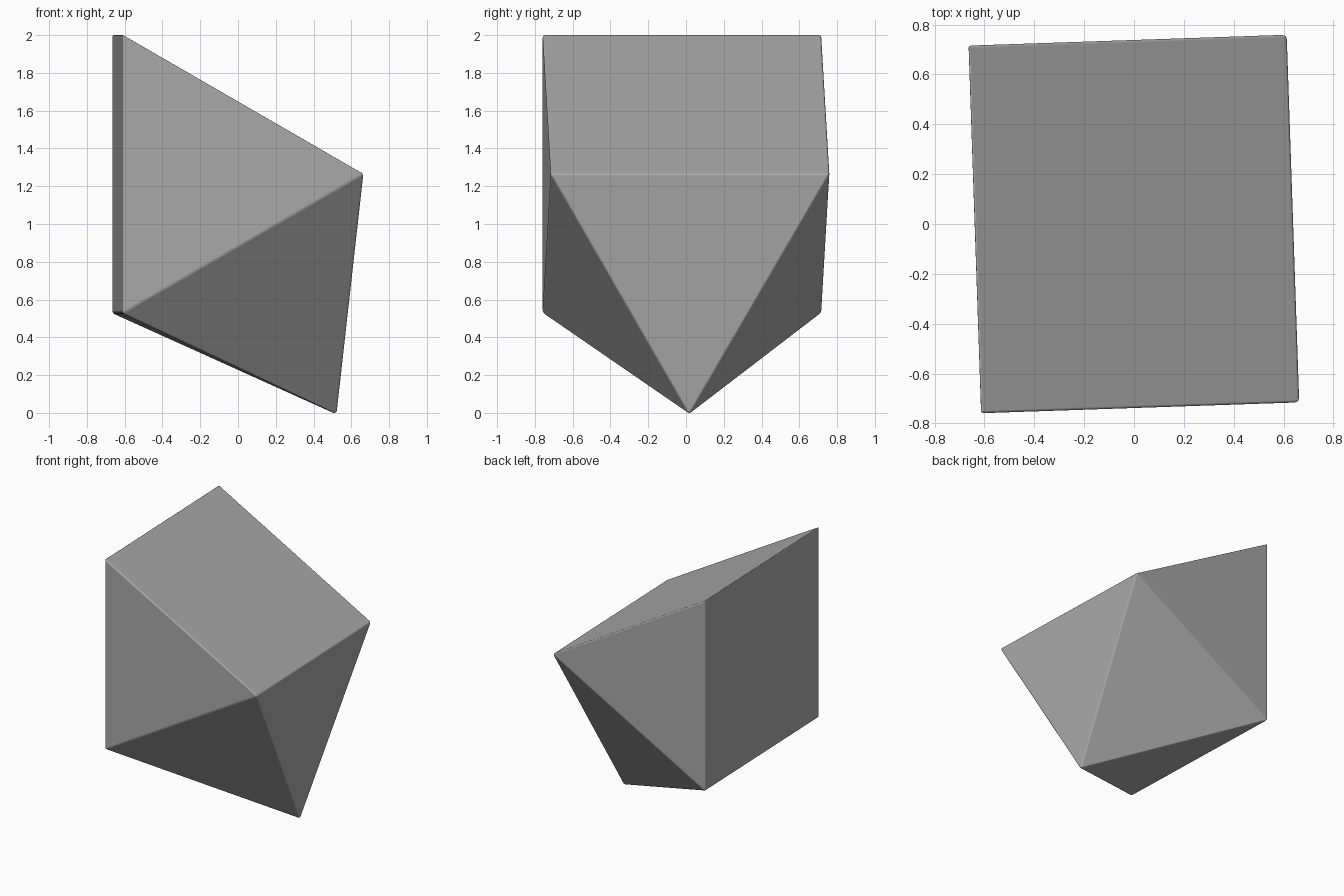
import bpy, bmesh, math
from mathutils import Matrix

cube = bpy.data.objects.get("Cube")
if cube:
    bpy.data.objects.remove(cube, do_unlink=True)

EDGE = 1.476          # all edges of the solid are equally long
HEIGHT = EDGE * math.sqrt(3) / 2

# Plain grey surface
grey = bpy.data.materials.new("plain grey")
grey.use_nodes = True
colour = (0.4, 0.4, 0.4, 1)
grey.diffuse_color = colour
grey.node_tree.nodes["Principled BSDF"].inputs["Base Color"].default_value = colour

# Triangular prism lying along y, with one upright face on the left
bm = bmesh.new()
profile = [(-HEIGHT / 2, EDGE / 2), (-HEIGHT / 2, -EDGE / 2), (HEIGHT / 2, 0)]
end = bm.faces.new([bm.verts.new((x, -EDGE / 2, z)) for x, z in profile])
extruded = bmesh.ops.extrude_face_region(bm, geom=[end], use_keep_orig=True)
new_verts = [v for v in extruded["geom"] if isinstance(v, bmesh.types.BMVert)]
bmesh.ops.translate(bm, verts=new_verts, vec=(0, EDGE, 0))
bmesh.ops.recalc_face_normals(bm, faces=bm.faces)

# Square pyramid raised on the lower sloping face
base = min(bm.faces, key=lambda f: f.normal.z)
normal = base.normal.copy()
apex = bmesh.ops.poke(bm, faces=[base])["verts"][0]
apex.co += normal * EDGE / math.sqrt(2)

# Slight turn about the upright axis, set down on the ground
bmesh.ops.transform(bm, matrix=Matrix.Rotation(math.radians(1.95), 4, "Z"), verts=bm.verts)
bmesh.ops.translate(bm, verts=bm.verts, vec=(0, 0, 2.003 - EDGE / 2))
bmesh.ops.recalc_face_normals(bm, faces=bm.faces)

mesh = bpy.data.meshes.new("augmented_prism")
bm.to_mesh(mesh)
bm.free()
mesh.materials.append(grey)
solid = bpy.data.objects.new("augmented_prism", mesh)
bpy.context.collection.objects.link(solid)

# Fine rounding of the edges
bevel = solid.modifiers.new("edge rounding", "BEVEL")
bevel.width = 0.01
bevel.segments = 3
bevel.limit_method = "ANGLE"
bevel.angle_limit = math.radians(20)
bevel.harden_normals = True

bpy.context.view_layer.objects.active = solid
solid.select_set(True)
bpy.ops.object.shade_smooth_by_angle(angle=math.radians(30))
